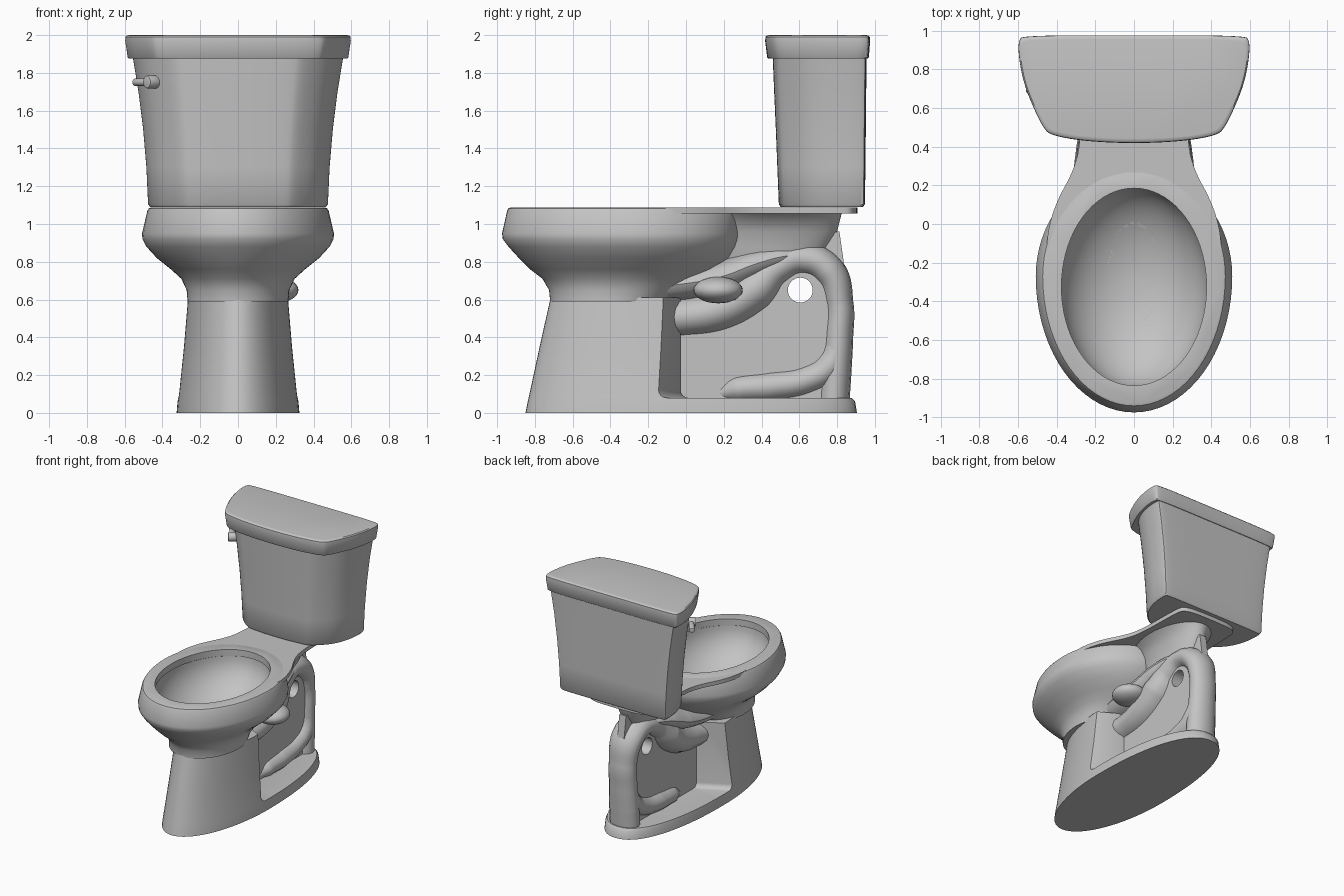
import bpy, bmesh
from math import cos, sin, pi, radians, copysign

if "Cube" in bpy.data.objects:
    bpy.data.objects.remove(bpy.data.objects["Cube"], do_unlink=True)

glaze = bpy.data.materials.new("grey_glaze")
glaze.use_nodes = True
GREY = (0.55, 0.55, 0.55, 1)
glaze.diffuse_color = GREY
glaze.node_tree.nodes["Principled BSDF"].inputs["Base Color"].default_value = GREY


def loft(name, rings):
    """Skin a stack of equal-length closed rings and cap both ends."""
    bm = bmesh.new()
    rows = [[bm.verts.new(p) for p in ring] for ring in rings]
    n = len(rows[0])
    for a, b in zip(rows, rows[1:]):
        for i in range(n):
            j = (i + 1) % n
            bm.faces.new((a[i], a[j], b[j], b[i]))
    bm.faces.new(rows[0])
    bm.faces.new(rows[-1])
    bmesh.ops.recalc_face_normals(bm, faces=bm.faces)
    mesh = bpy.data.meshes.new(name)
    bm.to_mesh(mesh)
    bm.free()
    mesh.materials.append(glaze)
    obj = bpy.data.objects.new(name, mesh)
    bpy.context.collection.objects.link(obj)
    return obj


def slab(name, side, half):
    """Plate with a y, z outline, centred on x = 0."""
    return loft(name, [[(x, y, z) for y, z in side] for x in (-half, half)])


def egg(z, half, front, back, mid, power=1.0, n=72):
    """Egg-shaped ring whose widest point is at y = mid."""
    ring = []
    for i in range(n):
        c, s = cos(2 * pi * i / n), sin(2 * pi * i / n)
        reach = back - mid if s > 0 else mid - front
        p = power if s > 0 else 1
        ring.append((half * copysign(abs(c) ** p, c),
                     mid + reach * copysign(abs(s) ** p, s), z))
    return ring


def mirrored(half):
    """Full outline from a half outline, rounded by corner cutting."""
    pts = half + [(-x, y) for x, y in reversed(half) if x > 0]
    for _ in range(3):
        cut = []
        for (ax, ay), (bx, by) in zip(pts, pts[1:] + pts[:1]):
            cut += [(ax * .75 + bx * .25, ay * .75 + by * .25),
                    (ax * .25 + bx * .75, ay * .25 + by * .75)]
        pts = cut
    return pts


def activate(obj):
    bpy.ops.object.select_all(action='DESELECT')
    obj.select_set(True)
    bpy.context.view_layer.objects.active = obj


def modify(obj, kind, **settings):
    activate(obj)
    mod = obj.modifiers.new(kind.lower(), kind)
    for key, value in settings.items():
        setattr(mod, key, value)
    bpy.ops.object.modifier_apply(modifier=mod.name)


def carve(obj, cutter):
    modify(obj, 'BOOLEAN', operation='DIFFERENCE', object=cutter, solver='EXACT')


def tube(name, path, widen):
    """Tube in the x = 0 plane, widened sideways; path holds y, z, radius."""
    curve = bpy.data.curves.new(name, 'CURVE')
    curve.dimensions = '3D'
    curve.bevel_depth = 1
    curve.bevel_resolution = 6
    curve.use_fill_caps = True
    spline = curve.splines.new('BEZIER')
    spline.bezier_points.add(len(path) - 1)
    for point, (y, z, r) in zip(spline.bezier_points, path):
        point.co = (0, y, z)
        point.radius = r
        point.handle_left_type = point.handle_right_type = 'AUTO'
    obj = bpy.data.objects.new(name, curve)
    bpy.context.collection.objects.link(obj)
    obj.scale.x = widen
    activate(obj)
    bpy.ops.object.convert(target='MESH')
    bpy.ops.object.transform_apply(location=False, rotation=False, scale=True)
    obj.data.materials.clear()
    obj.data.materials.append(glaze)
    return obj


# Bowl, rear shelf, neck and outlet channel
bowl = loft("bowl", [egg(*r) for r in (
    (.59, .267, -.719, -.08, -.36), (.65, .272, -.725, 0, -.34),
    (.71, .3, -.76, .09, -.31), (.76, .355, -.825, .17, -.29),
    (.82, .43, -.885, .23, -.28), (.88, .485, -.94, .27, -.27),
    (.92, .506, -.97, .285, -.27), (.95, .508, -.974, .29, -.27),
    (1.07, .48, -.947, .28, -.27), (1.083, .472, -.94, .275, -.27),
    (1.088, .458, -.925, .265, -.27))])
plan = mirrored([(0, -.2), (.44, -.2), (.455, -.08), (.41, .1), (.31, .28),
                 (.275, .43), (.27, .8), (.25, .9), (0, .91)])
shelf = loft("rear_shelf", [[(x, y, z) for x, y in plan] for z in (1.055, 1.087)])
neck = loft("neck", [egg(z, w, f, b, .45) for z, w, f, b in (
    (.74, .09, .2, .6), (.8, .11, .16, .7), (.88, .125, .14, .75), (.96, .145, .12, .8),
    (1.02, .175, .1, .815), (1.06, .23, .1, .825))])
channel = tube("outlet_channel", [
    (-.5, .66, .07), (-.25, .665, .088), (0, .685, .092), (.2, .725, .09),
    (.36, .785, .08), (.5, .825, .065), (.62, .84, .045)], 2.2)

# One oval basin, with an upright lip, hollows all of them
basin = loft("basin_cutter", [egg(z, .375 * k, -.325 - .51 * k, -.325 + .51 * k, -.325)
                              for z, k in [(1.12, 1), (1.035, 1), (1.03, 1.02)] +
                              [(1.03 - .33 * sin(radians(a)), 1.02 * cos(radians(a)))
                               for a in range(6, 90, 6)]])
for part in (bowl, shelf, neck, channel):
    carve(part, basin)

# Pedestal with the rear cut away to leave a low base plate
pedestal = loft("pedestal", [egg(z, w, f, b, -.05, .88) for z, w, f, b in (
    (0, .325, -.85, .905), (.06, .32, -.838, .895), (.085, .316, -.832, .87),
    (.35, .288, -.775, .85), (.61, .266, -.717, .85))])
wedge = [(-.5, -.25), (-.1, -.03), (.1, -.03), (.5, -.25), (.5, 1.2), (-.5, 1.2)]
recess = loft("recess_cutter", [[(x, y, z) for x, y in wedge] for z in (.08, .9)])
modify(recess, 'BEVEL', width=.04, segments=4)
carve(pedestal, recess)

# Trapway tubes, centre web, rear fin and the hole through them
trap = tube("trapway", [
    (-.2, .51, .11), (0, .51, .11), (.2, .555, .12), (.36, .655, .125),
    (.47, .76, .1), (.61, .815, .09), (.75, .755, .09), (.808, .58, .078),
    (.805, .4, .08), (.79, .2, .085), (.78, .05, .085)], 1.45)
foot = tube("trapway_foot", [
    (.81, .42, .07), (.76, .25, .085), (.64, .175, .085), (.45, .14, .088),
    (.27, .125, .08), (.18, .1, .05), (.14, .08, .02)], 1.5)
web = slab("centre_web", [(-.1, .05), (-.1, .5), (.2, .55), (.4, .65), (.6, .78),
                          (.75, .72), (.78, .5), (.78, .05)], .075)
fin = slab("rear_fin", [(.6, .85), (.68, .95), (.812, .96), (.845, .73), (.75, .76)], .03)
bpy.ops.mesh.primitive_cylinder_add(vertices=32, radius=.066, depth=1,
                                    location=(0, .605, .65), rotation=(0, pi / 2, 0))
hole = bpy.context.object
carve(web, hole)
carve(trap, hole)
for helper in (basin, recess, hole):
    bpy.data.objects.remove(helper, do_unlink=True)

# Bulge on the left of the trapway
bpy.ops.mesh.primitive_uv_sphere_add(segments=32, ring_count=16, location=(.19, .17, .65))
bulge = bpy.context.object
bulge.name = "trapway_bulge"
bulge.scale = (.13, .13, .07)
bulge.data.materials.append(glaze)

# Tank with flared sides
body = mirrored([(0, 0), (.5, .03), (.63, .075), (.85, .3), (.96, .55),
                 (1, .8), (1, .96), (.98, 1), (0, 1)])
tank = loft("tank", [[(x * w, f + y * (b - f), z) for x, y in body] for z, w, f, b in (
    (1.09, .465, .498, .937), (1.104, .476, .488, .947), (1.3, .485, .48, .95),
    (1.5, .502, .472, .952), (1.7, .527, .463, .954), (1.89, .558, .455, .957))])

# Lid
cover = mirrored([(0, 0), (.42, .02), (.72, .075), (.79, .15), (.9, .4),
                  (.965, .6), (1, .82), (1, .95), (.96, 1), (0, 1)])
lid = loft("tank_lid", [[(x * w, f + y * (b - f), z) for x, y in cover] for z, w, f, b in (
    (1.875, .578, .432, .962), (1.882, .584, .427, .968), (1.97, .597, .416, .975),
    (1.99, .596, .418, .974), (1.998, .588, .426, .966), (2, .575, .44, .955))])

# Flush lever beside the front right corner of the tank
parts = [bowl, shelf, neck, channel, pedestal, trap, foot, web, fin, bulge, tank, lid]
for name, radius, depth, spot, turn in (
        ("lever_pivot", .034, .08, (-.452, .587, 1.752), -53),
        ("lever_handle", .02, .16, (-.498, .638, 1.75), 37)):
    bpy.ops.mesh.primitive_cylinder_add(vertices=24, radius=radius, depth=depth,
                                        location=spot, rotation=(pi / 2, 0, radians(turn)))
    part = bpy.context.object
    part.name = name
    part.data.materials.append(glaze)
    modify(part, 'BEVEL', width=.006, segments=2)
    parts.append(part)

for part in parts:
    activate(part)
    bpy.ops.object.shade_smooth_by_angle(angle=radians(38))
